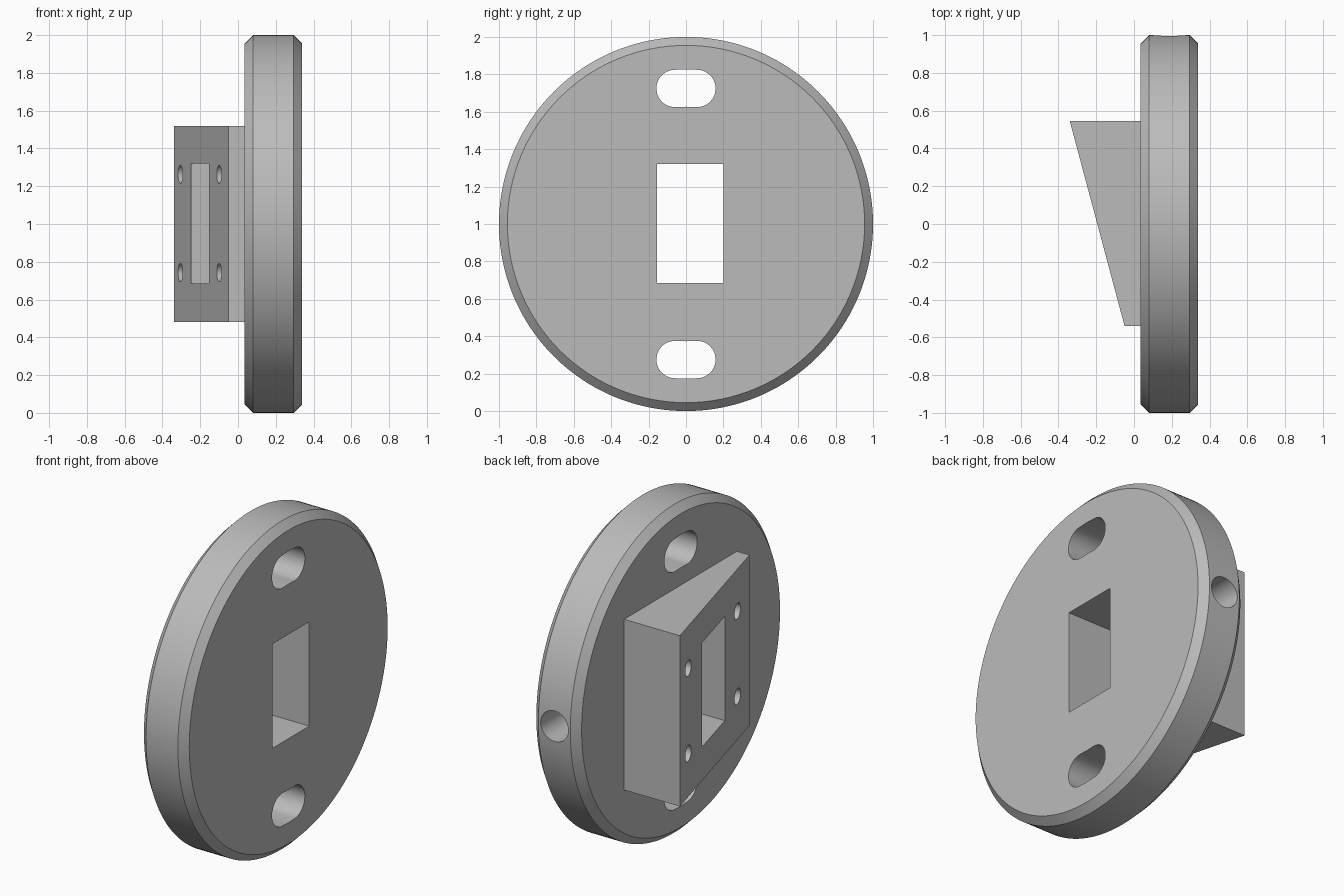
import bpy, bmesh, math
from mathutils import Matrix, Vector

if "Cube" in bpy.data.objects:
    bpy.data.objects.remove(bpy.data.objects["Cube"], do_unlink=True)

grey = bpy.data.materials.new("plain grey")
grey.use_nodes = True
colour = (0.5, 0.5, 0.5, 1)
grey.diffuse_color = colour
grey.node_tree.nodes["Principled BSDF"].inputs["Base Color"].default_value = colour


def prism(name, outline, direction):
    """Closed solid from an outline of 3D points swept along a direction."""
    bm = bmesh.new()
    face = bm.faces.new([bm.verts.new(p) for p in outline])
    swept = bmesh.ops.extrude_face_region(bm, geom=[face])["geom"]
    top = [v for v in swept if isinstance(v, bmesh.types.BMVert)]
    bmesh.ops.translate(bm, verts=top, vec=direction)
    return finish(name, bm)


def finish(name, bm):
    bmesh.ops.recalc_face_normals(bm, faces=bm.faces)
    mesh = bpy.data.meshes.new(name)
    bm.to_mesh(mesh)
    bm.free()
    mesh.materials.append(grey)
    obj = bpy.data.objects.new(name, mesh)
    bpy.context.collection.objects.link(obj)
    return obj


def drill(name, mouth, inward, radius, depth, segments=48):
    """Round cutter that starts just outside the mouth and ends at the depth."""
    inward = Vector(inward).normalized()
    lead = 0.1
    bm = bmesh.new()
    turn = inward.to_track_quat("Z", "Y").to_matrix().to_4x4()
    middle = Vector(mouth) + inward * (depth - lead) / 2
    bmesh.ops.create_cone(bm, cap_ends=True, segments=segments, radius1=radius,
                          radius2=radius, depth=depth + lead,
                          matrix=Matrix.Translation(middle) @ turn)
    return finish(name, bm)


def combine(body, tool, operation):
    mod = body.modifiers.new(tool.name, "BOOLEAN")
    mod.object, mod.operation, mod.solver = tool, operation, "EXACT"
    bpy.context.view_layer.objects.active = body
    bpy.ops.object.modifier_apply(modifier=mod.name)
    bpy.data.objects.remove(tool, do_unlink=True)


# Round plate with chamfered rims, turned about the x axis
inner, outer, chamfer = 0.035, 0.34, 0.045
bm = bmesh.new()
rings = []
for x, r in ((inner, 1 - chamfer), (inner + chamfer, 1),
             (outer - chamfer, 1), (outer, 1 - chamfer)):
    rings.append([bm.verts.new((x, r * math.cos(a), 1 + r * math.sin(a)))
                  for a in (math.tau * i / 160 for i in range(160))])
for low, high in zip(rings, rings[1:]):
    for i in range(160):
        bm.faces.new((low[i - 1], low[i], high[i], high[i - 1]))
bm.faces.new(rings[0])
bm.faces.new(rings[-1])
body = finish("round_mounting_plate", bm)

# Angled block on the plate
tip, foot = Vector((-0.34, 0.545, 0.48)), Vector((-0.05, -0.54, 0.48))
block = prism("angled_block", [tip, (0.15, tip.y, tip.z), (0.15, foot.y, foot.z), foot],
              (0, 0, 1.04))
combine(body, block, "UNION")

# Rectangular window through block and plate
window = prism("window_cutter", [(-0.6, y, z) for y, z in
               ((-0.155, 0.685), (0.2, 0.685), (0.2, 1.32), (-0.155, 1.32))], (1.2, 0, 0))
combine(body, window, "DIFFERENCE")

# Arc slots near the top and bottom of the plate
path, half_width, spread = 0.727, 0.1, 0.08
for side in (1, -1):
    outline = []
    for end in (1, -1):
        a = end * spread
        for i in range(25):
            t = a + end * math.pi * i / 24 if end > 0 else a + math.pi + math.pi * i / 24
            # The round ends start on the outer arc and finish on the inner one
            outline.append((-0.2, path * math.sin(a) + half_width * math.sin(t),
                            1 + side * (path * math.cos(a) + half_width * math.cos(t))))
        # Middle point of the long arc that follows
        middle = path - end * half_width
        outline.append((-0.2, 0, 1 + side * middle))
    combine(body, prism("slot_cutter", outline, (0.8, 0, 0)), "DIFFERENCE")

# Four screw holes square to the sloping face
slope = foot - tip
into_face = Vector((-slope.y, slope.x, 0))
for y in (0.414, -0.353):
    x = tip.x + slope.x * (y - tip.y) / slope.y
    for z in (0.743, 1.263):
        combine(body, drill("screw_hole_cutter", (x, y, z), into_face, 0.048, 0.25),
                "DIFFERENCE")

# Blind hole in the rim
combine(body, drill("rim_hole_cutter", (0.187, 1, 1), (0, -1, 0), 0.093, 0.4), "DIFFERENCE")

# Smooth curved walls, sharp edges elsewhere
bpy.ops.object.select_all(action="DESELECT")
body.select_set(True)
bpy.context.view_layer.objects.active = body
bpy.ops.object.shade_smooth_by_angle(angle=math.radians(25))
